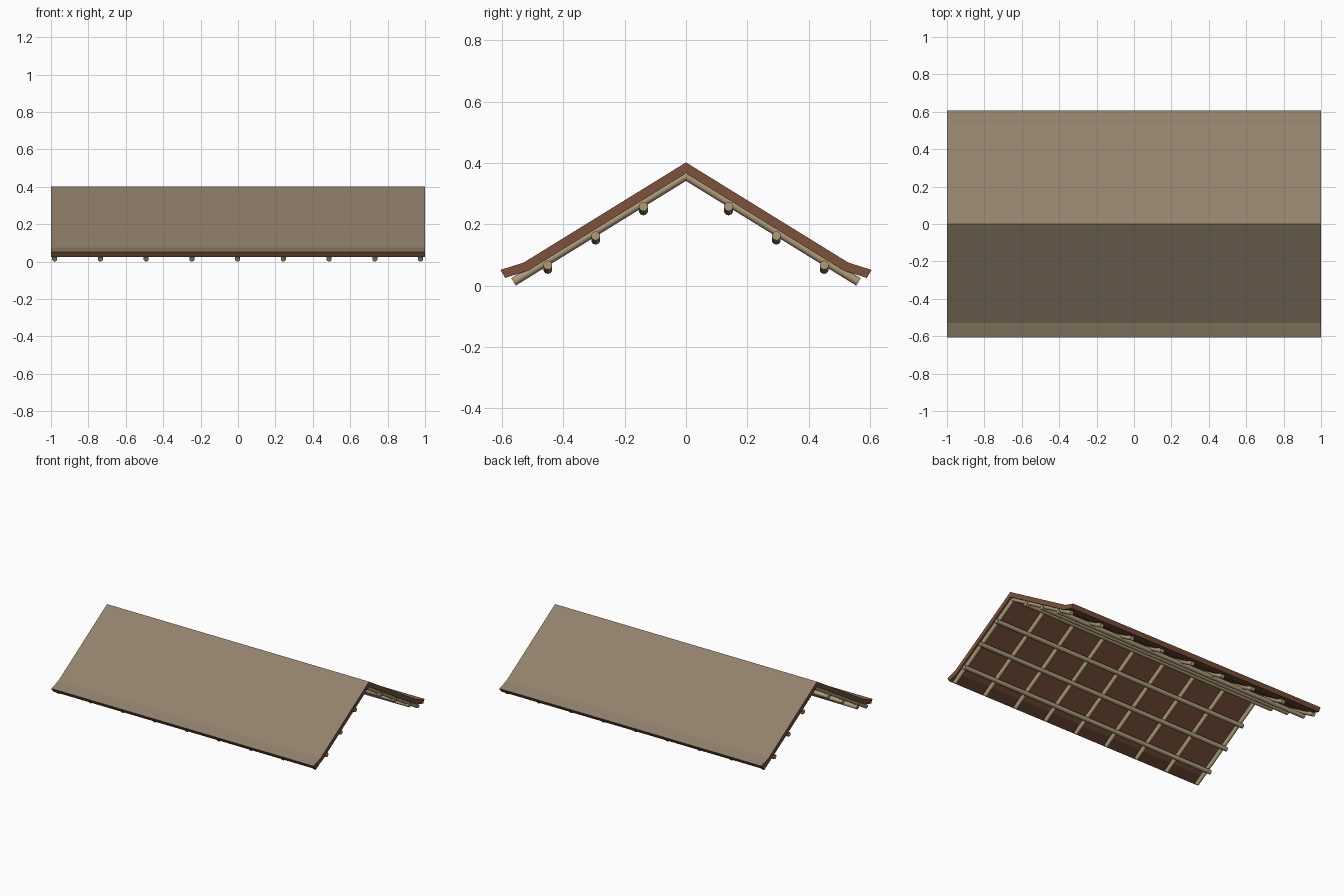
import bpy, bmesh
from mathutils import Vector

if "Cube" in bpy.data.objects:
    bpy.data.objects.remove(bpy.data.objects["Cube"])


def material(name, col):
    m = bpy.data.materials.new(name)
    m.diffuse_color = (*col, 1)
    m.use_nodes = True
    m.node_tree.nodes["Principled BSDF"].inputs["Base Color"].default_value = m.diffuse_color
    return m


THATCH = material("thatch_tan", (0.29, 0.222, 0.151))
BROWN = material("board_brown", (0.20, 0.085, 0.044))
POLE = material("pole_tan", (0.42, 0.33, 0.19))


def finish(name, bm, mats):
    bmesh.ops.recalc_face_normals(bm, faces=bm.faces)
    me = bpy.data.meshes.new(name)
    bm.to_mesh(me)
    bm.free()
    for m in mats:
        me.materials.append(m)
    ob = bpy.data.objects.new(name, me)
    bpy.context.collection.objects.link(ob)
    return ob


# Roof slab: gabled profile with flared eaves, extruded along x
top = [(0, 0.402), (0.53, 0.075), (0.606, 0.051)]
under = [(0, 0.366), (0.514, 0.049), (0.59, 0.025)]
bm = bmesh.new()
rings = []
for x in (-1, 1):
    ring = []
    for line in (top, under):
        full = [(-y, z) for y, z in reversed(line[1:])] + line
        ring.append([bm.verts.new((x, y, z)) for y, z in full])
    rings.append(ring)
(ta, ua), (tb, ub) = rings
for i in range(4):
    f = bm.faces.new((ta[i], ta[i + 1], tb[i + 1], tb[i]))
    f.material_index = 0
    bm.faces.new((ua[i], ua[i + 1], ub[i + 1], ub[i])).material_index = 1
    for t, u in rings:
        bm.faces.new((t[i], t[i + 1], u[i + 1], u[i])).material_index = 1
for i in (0, 4):
    bm.faces.new((ta[i], tb[i], ub[i], ua[i])).material_index = 1
finish("roof_slab", bm, [THATCH, BROWN])


def pole(name, a, b, r):
    a, b = Vector(a), Vector(b)
    d = b - a
    bm = bmesh.new()
    bmesh.ops.create_cone(bm, cap_ends=True, segments=10, radius1=r, radius2=r,
                          depth=d.length)
    bm.transform(d.to_track_quat('Z', 'Y').to_matrix().to_4x4())
    bmesh.ops.translate(bm, verts=bm.verts, vec=(a + b) / 2)
    for f in bm.faces:
        f.smooth = len(f.verts) == 4
    for e in bm.edges:
        e.smooth = all(len(f.verts) == 4 for f in e.link_faces)
    finish(name, bm, [POLE])


for s, side in ((-1, "front"), (1, "back")):
    # Rafters running down the slope, half sunk into the slab
    for i in range(9):
        x = -0.98 + i * 0.2445
        pole(f"rafter_{side}_{i + 1}", (x, 0, 0.358), (x, s * 0.563, 0.012), 0.014)
    # Purlins along x, slightly lower at the -x end
    for i in range(3):
        y = 0.139 + i * 0.156
        z = 0.244 - i * 0.0955
        pole(f"purlin_{side}_{i + 1}", (-0.995, s * y, z), (0.995, s * y, z + 0.014), 0.015)
